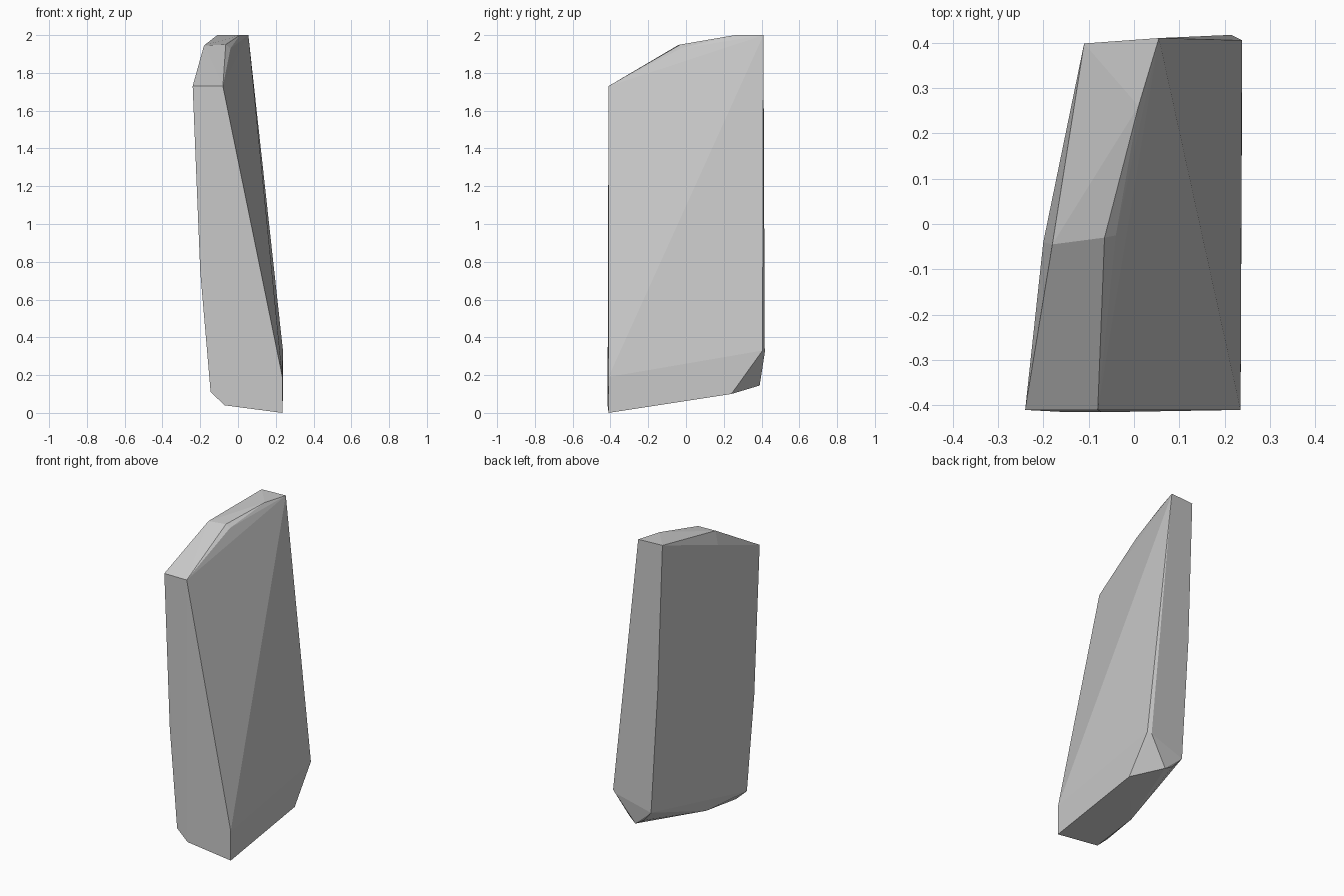
import bpy
import bmesh
import math

cube = bpy.data.objects.get("Cube")
if cube:
    bpy.data.objects.remove(cube, do_unlink=True)

# Stone colour
stone = bpy.data.materials.new("stone_grey")
stone.use_nodes = True
grey = (0.58, 0.58, 0.58, 1.0)
stone.diffuse_color = grey
stone.node_tree.nodes["Principled BSDF"].inputs["Base Color"].default_value = grey

# Corners of the chiselled slab, grouped by side
front_corners = [
    (-0.24, -0.41, 1.73), (-0.08, -0.41, 1.73),
    (0.235, -0.41, 0.19), (0.235, -0.41, 0.0),
    (-0.07, -0.415, 0.04), (-0.145, -0.415, 0.11), (-0.2, -0.412, 0.75),
]
back_corners = [
    (0.055, 0.41, 2.0), (-0.11, 0.398, 2.0),
    (0.238, 0.405, 0.33), (0.215, 0.417, 0.32),
    (0.09, 0.39, 0.145), (0.03, 0.385, 0.18),
    (-0.03, 0.4, 0.25), (-0.078, 0.4, 1.05),
]
top_corners = [
    (-0.18, -0.045, 1.945), (-0.065, -0.03, 1.95), (-0.04, -0.025, 1.93),
    (-0.2, -0.04, 1.86), (0.01, 0.26, 2.0),
]
base_corners = [(0.238, 0.24, 0.1), (-0.07, -0.11, 0.08)]

# Wrap the corners in a faceted convex skin
bm = bmesh.new()
for corner in front_corners + back_corners + top_corners + base_corners:
    bm.verts.new(corner)
hull = bmesh.ops.convex_hull(bm, input=bm.verts[:])
loose = [v for v in bm.verts if not v.link_faces]
bmesh.ops.delete(bm, geom=loose, context="VERTS")
bmesh.ops.dissolve_limit(bm, angle_limit=math.radians(0.5),
                         verts=bm.verts[:], edges=bm.edges[:])
bmesh.ops.recalc_face_normals(bm, faces=bm.faces[:])

# Standing rock slab with flat faces
mesh = bpy.data.meshes.new("rock_slab")
bm.to_mesh(mesh)
bm.free()
mesh.materials.append(stone)
slab = bpy.data.objects.new("rock_slab", mesh)
bpy.context.collection.objects.link(slab)
